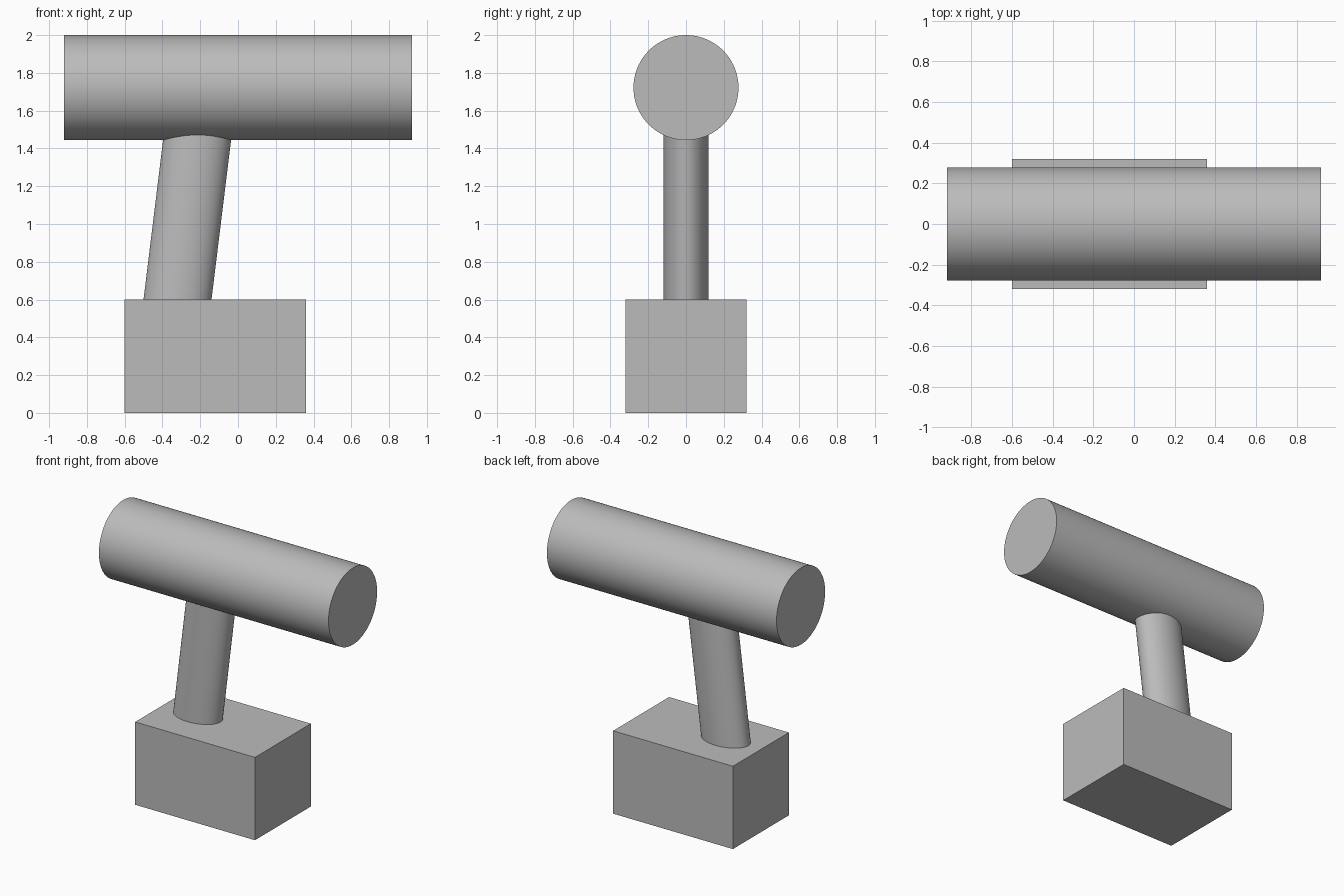
import bpy
import math
from mathutils import Matrix

cube = bpy.data.objects.get("Cube")
if cube:
    bpy.data.objects.remove(cube, do_unlink=True)

grey = bpy.data.materials.new("plain grey")
grey.use_nodes = True
colour = (0.5, 0.5, 0.5, 1)
grey.diffuse_color = colour
grey.node_tree.nodes["Principled BSDF"].inputs["Base Color"].default_value = colour


def finish(name, matrix):
    """Name the active object, bake its shape and colour it."""
    obj = bpy.context.object
    obj.name = name
    obj.data.transform(matrix)
    obj.data.materials.append(grey)
    bpy.ops.object.shade_smooth_by_angle(angle=math.radians(30))
    return obj


# Rectangular block at the foot
bpy.ops.mesh.primitive_cube_add(size=1)
finish("base_block", Matrix.Translation((-0.12, 0, 0.3)) @ Matrix.Diagonal((0.96, 0.64, 0.6, 1)))

# Leaning oval handle, sunk into the block and the head
lean = Matrix.Identity(4)
lean[0][2] = math.tan(math.radians(7))
bpy.ops.mesh.primitive_cylinder_add(vertices=64, radius=1, depth=1)
finish("handle", Matrix.Translation((-0.265, 0, 1.05)) @ lean @ Matrix.Diagonal((0.18, 0.12, 1.1, 1)))

# Horizontal round head
bpy.ops.mesh.primitive_cylinder_add(vertices=96, radius=0.278, depth=1.84)
finish("head", Matrix.Translation((0, 0, 1.722)) @ Matrix.Rotation(math.pi / 2, 4, "Y"))
